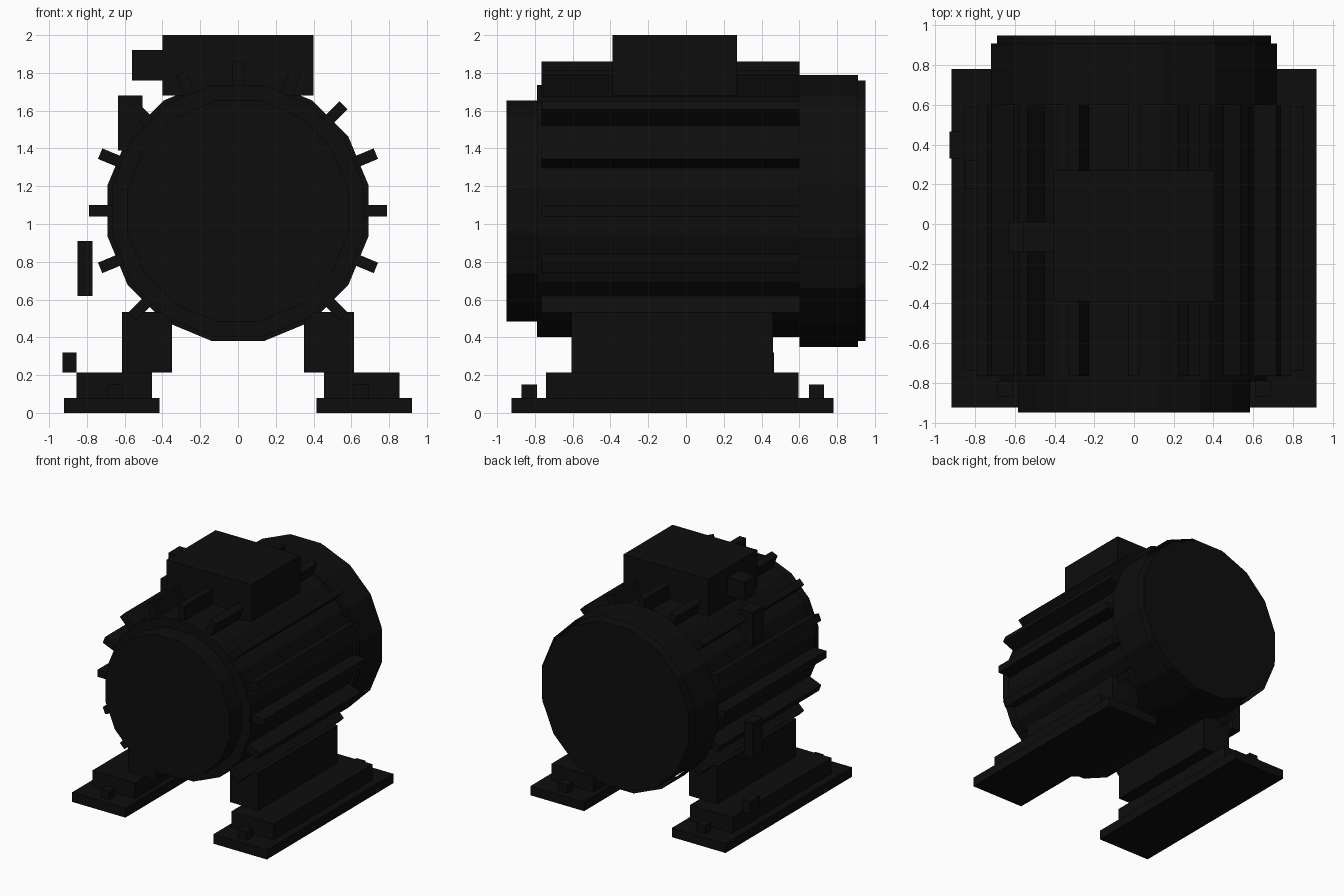
import bpy, bmesh, math
from mathutils import Matrix

cube = bpy.data.objects.get("Cube")
if cube:
    bpy.data.objects.remove(cube, do_unlink=True)

SIDES = 16
AXIS_Z = 1.07

black = bpy.data.materials.new("black_paint")
black.use_nodes = True
black.diffuse_color = (0.0042, 0.0042, 0.0042, 1)
bsdf = next(n for n in black.node_tree.nodes if n.type == 'BSDF_PRINCIPLED')
bsdf.inputs["Base Color"].default_value = black.diffuse_color


def finish(name, bm):
    mesh = bpy.data.meshes.new(name)
    bm.to_mesh(mesh)
    bm.free()
    mesh.materials.append(black)
    obj = bpy.data.objects.new(name, mesh)
    bpy.context.collection.objects.link(obj)
    return obj


def box(name, x, y, z, turn=None):
    """Box from (low, high) ranges, optionally turned about the motor axis."""
    bm = bmesh.new()
    bmesh.ops.create_cube(bm, size=1)
    for v in bm.verts:
        v.co = [lo + (hi - lo) * (c + 0.5) for c, (lo, hi) in zip(v.co, (x, y, z))]
    if turn is not None:
        move = Matrix.Translation((0, 0, AXIS_Z))
        bm.transform(move @ Matrix.Rotation(-turn, 4, 'Y'))
    return finish(name, bm)


def drum(name, half_width, y0, y1, capped=True):
    """Sixteen-sided drum along y with a flat side facing down."""
    radius = half_width / math.cos(math.pi / SIDES)
    bm = bmesh.new()
    bmesh.ops.create_cone(bm, cap_ends=capped, segments=SIDES,
                          radius1=radius, radius2=radius, depth=y1 - y0)
    place = Matrix.Translation((0, (y0 + y1) / 2, AXIS_Z))
    turn = Matrix.Rotation(math.pi / 2, 4, 'X')
    # make sure a flat side lies on the vertical axis
    first = max(bm.verts, key=lambda v: v.co.y)
    spin = math.pi / SIDES if abs(first.co.x) < 0.01 else 0
    bm.transform(place @ turn @ Matrix.Rotation(spin, 4, 'Z'))
    return finish(name, bm)


# Motor housing, front bell, and rear fan cover with an open rim
drum("motor_body", 0.667, -0.79, 0.6)
drum("front_bell", 0.585, -0.95, -0.79)
drum("rear_cap", 0.69, 0.6, 0.95)
drum("fan_cover", 0.72, 0.6, 0.91, capped=False)

# Cooling fins around the sides and top
for i in range(-2, 11):
    box("cooling_fin", (0.6, 0.79), (-0.765, 0.6), (-0.03, 0.03),
        turn=math.radians(22.5 * i))

# Terminal box with its cable gland
box("terminal_box", (-0.4, 0.4), (-0.39, 0.27), (1.68, 2.0))
box("cable_gland", (-0.56, -0.4), (-0.14, 0.01), (1.76, 1.92))

# Cable sections running down to the floor
box("cable_upper", (-0.635, -0.505), (-0.14, 0.01), (1.39, 1.68))
box("cable_middle", (-0.85, -0.77), (0.18, 0.32), (0.62, 0.91))
box("cable_lower", (-0.93, -0.855), (0.33, 0.465), (0.215, 0.32))

# Feet: leg, pedestal, base plate and bolts on both sides
for side, s in (("left", 1), ("right", -1)):
    def across(a, b):
        return tuple(sorted((a * s, b * s)))
    box(side + "_leg", across(0.35, 0.615), (-0.605, 0.46), (0.215, 0.535))
    box(side + "_pedestal", across(0.455, 0.855), (-0.74, 0.595), (0.08, 0.215))
    box(side + "_base_plate", across(0.415, 0.92), (-0.925, 0.78), (0, 0.08))
    for y in (-0.83, 0.69):
        box(side + "_bolt", across(0.61, 0.69), (y - 0.04, y + 0.04), (0.08, 0.15))
